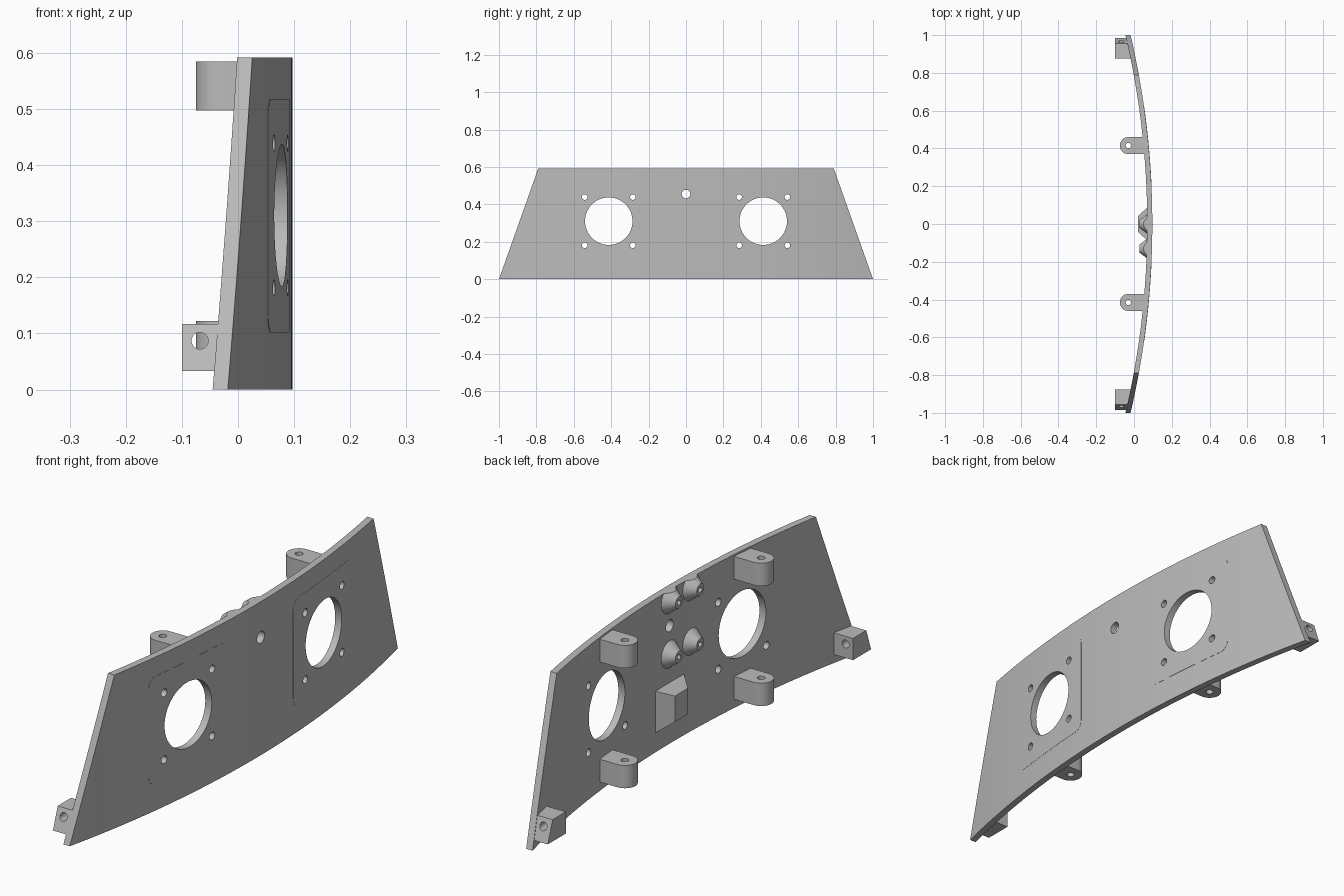
import bpy, bmesh, math
from mathutils import Matrix, Vector

if "Cube" in bpy.data.objects:
    bpy.data.objects.remove(bpy.data.objects["Cube"])

grey = bpy.data.materials.new("plain_grey")
grey.use_nodes = True
COL = (0.5, 0.5, 0.5, 1)
grey.diffuse_color = COL
grey.node_tree.nodes["Principled BSDF"].inputs["Base Color"].default_value = COL

HEIGHT, RADIUS, THICK, FRONT = 0.592, 4.4, 0.027, 0.097


def finish(name, bm):
    bmesh.ops.recalc_face_normals(bm, faces=bm.faces)
    me = bpy.data.meshes.new(name)
    bm.to_mesh(me)
    bm.free()
    me.materials.append(grey)
    ob = bpy.data.objects.new(name, me)
    bpy.context.collection.objects.link(ob)
    return ob


def prism(name, pts, lo, hi, axis="Z"):
    """Extrude a 2D outline: (x, y) along Z, or (y, z) along X."""
    place = (lambda p, h: (p[0], p[1], h)) if axis == "Z" else (lambda p, h: (h, p[0], p[1]))
    bm = bmesh.new()
    a = [bm.verts.new(place(p, lo)) for p in pts]
    b = [bm.verts.new(place(p, hi)) for p in pts]
    bm.faces.new(a)
    bm.faces.new(b)
    for i in range(len(pts)):
        j = (i + 1) % len(pts)
        bm.faces.new((a[i], a[j], b[j], b[i]))
    return finish(name, bm)


def rod(name, centre, axis, r1, length, r2=None, sides=32):
    bm = bmesh.new()
    turn = Vector((0, 0, 1)).rotation_difference(Vector(axis)).to_matrix().to_4x4()
    bmesh.ops.create_cone(bm, cap_ends=True, segments=sides, radius1=r1,
                          radius2=r1 if r2 is None else r2, depth=length,
                          matrix=Matrix.Translation(centre) @ turn)
    return finish(name, bm)


def boolean(ob, tools, op="DIFFERENCE"):
    for t in tools:
        m = ob.modifiers.new("cut", "BOOLEAN")
        m.operation, m.solver, m.object = op, "EXACT", t
    dg = bpy.context.evaluated_depsgraph_get()
    me = bpy.data.meshes.new_from_object(ob.evaluated_get(dg))
    ob.modifiers.clear()
    ob.data = me
    for t in tools:
        bpy.data.objects.remove(t)


def arc_x(y, off=0.0):
    return FRONT + off - RADIUS + math.sqrt(RADIUS ** 2 - y * y)


def arc_slab(name, inner, outer, half, z0, z1, mid=0.0, n=40):
    ys = [mid - half + 2 * half * i / n for i in range(n + 1)]
    pts = [(arc_x(y, outer), y) for y in ys] + [(arc_x(y, inner), y) for y in reversed(ys)]
    return prism(name, pts, z0, z1)


def rounded(cy, cz, half, r, n=6):
    pts = []
    for k, (sy, sz) in enumerate(((1, 1), (-1, 1), (-1, -1), (1, -1))):
        for i in range(n + 1):
            a = math.pi / 2 * (k + i / n)
            pts.append((cy + sy * (half - r) + r * math.cos(a),
                        cz + sz * (half - r) + r * math.sin(a)))
    return pts


# Curved panel with sloping ends
panel = arc_slab("curved_panel", -THICK, 0, 1.02, 0, HEIGHT, n=48)
outline = [(-1, -0.0), (1, -0.0), (0.79, HEIGHT), (-0.79, HEIGHT)]
boolean(panel, [prism("trim", outline, -0.5, 0.5, "X")], "INTERSECT")

SIDES, HOLE_Z = (-1, 1), 0.31
X = (1, 0, 0)


def round_holes(s):
    cuts = [rod("big_cut", (0, s * 0.413, HOLE_Z), X, 0.127, 1, sides=64)]
    for dy in SIDES:
        for dz in SIDES:
            cuts.append(rod("screw_cut", (0, s * 0.413 + dy * 0.129, HOLE_Z + dz * 0.129),
                            X, 0.015, 1, sides=20))
    return cuts


boolean(panel, round_holes(-1) + round_holes(1)
        + [rod("centre_cut", (0, 0, 0.455), X, 0.023, 1, sides=24)])
solids = [panel]

for s in SIDES:
    side = "left" if s > 0 else "right"

    # Barely raised square pad around each big opening
    pad = arc_slab("pad_" + side, -0.004, 0.0008, 0.25, 0.05, 0.57, s * 0.413, 16)
    boolean(pad, [prism("pad_trim", rounded(s * 0.413, HOLE_Z, 0.208, 0.035), -0.5, 0.5, "X")],
            "INTERSECT")
    boolean(pad, round_holes(s))
    solids.append(pad)

    # Round-ended lugs on the inner side
    for level, z0, z1 in (("lower", 0.034, 0.122), ("upper", 0.497, 0.585)):
        cy, r = s * 0.415, 0.045
        pts = [(0.056, cy + r)]
        for i in range(17):
            a = math.pi / 2 + math.pi * i / 16
            pts.append((-0.03 + r * math.cos(a), cy + r * math.sin(a)))
        pts.append((0.056, cy - r))
        lug = prism(f"{level}_lug_{side}", pts, z0, z1)
        boolean(lug, [rod("lug_cut", (-0.03, cy, 0.3), (0, 0, 1), 0.014, 1, sides=20)])
        solids.append(lug)

    # Corner blocks at the bottom ends
    pts = [(s * y, z) for y, z in ((0.875, 0.033), (0.985, 0.033), (0.956, 0.117), (0.875, 0.117))]
    block = prism("corner_block_" + side, pts, -0.1, -0.018, "X")
    boolean(block, [rod("block_cut", (-0.068, s * 0.93, 0.087), (0, 1, 0), 0.015, 0.4, sides=20)])
    solids.append(block)

# Tapered screw bosses
for y in (0, -0.13):
    for z in (0.345, 0.555):
        boss = rod("screw_boss", (0.052, y, z), (-1, 0, 0), 0.055, 0.044, 0.022)
        boolean(boss, [rod("boss_cut", (0.03, y, z), X, 0.01, 0.06, sides=16)])
        # Keep the boss below the top edge
        boolean(boss, [prism("boss_trim", [(-1, 0), (1, 0), (1, HEIGHT), (-1, HEIGHT)],
                             -0.5, 0.5, "X")], "INTERSECT")
        solids.append(boss)

# Tapered rest below the centre
bm = bmesh.new()
rings = []
for x, hy, z0, z1 in ((0.075, 0.092, 0.07, 0.238), (0.02, 0.04, 0.112, 0.212)):
    rings.append([bm.verts.new((x, y, z)) for y, z in
                  ((-hy, z0), (hy, z0), (hy, z1), (-hy, z1))])
for r in rings:
    bm.faces.new(r)
for i in range(4):
    j = (i + 1) % 4
    bm.faces.new((rings[0][i], rings[0][j], rings[1][j], rings[1][i]))
solids.append(finish("tapered_rest", bm))

# Smooth curves, crisp edges
bpy.ops.object.select_all(action="DESELECT")
for ob in solids:
    ob.select_set(True)
bpy.context.view_layer.objects.active = panel
bpy.ops.object.shade_smooth_by_angle(angle=math.radians(30))
